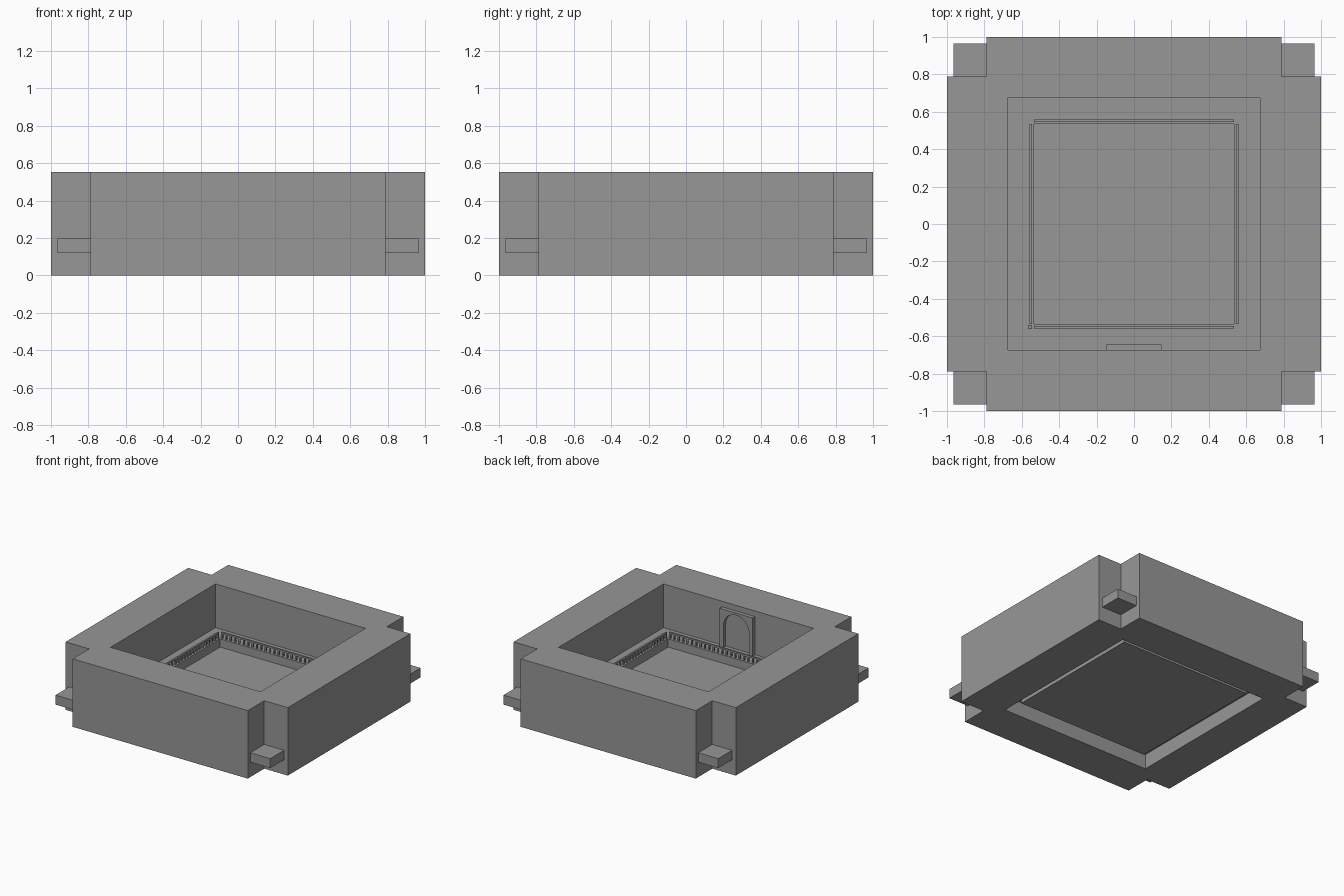
import bpy, bmesh
from math import pi, cos, sin
from mathutils import Matrix, Vector

if "Cube" in bpy.data.objects:
    bpy.data.objects.remove(bpy.data.objects["Cube"], do_unlink=True)

stone = bpy.data.materials.new("stone_grey")
GREY = (0.31, 0.31, 0.31, 1)
stone.diffuse_color = GREY
stone.use_nodes = True
stone.node_tree.nodes["Principled BSDF"].inputs["Base Color"].default_value = GREY


def finish(name, bm):
    bmesh.ops.recalc_face_normals(bm, faces=bm.faces[:])
    mesh = bpy.data.meshes.new(name)
    bm.to_mesh(mesh)
    bm.free()
    mesh.materials.append(stone)
    obj = bpy.data.objects.new(name, mesh)
    bpy.context.collection.objects.link(obj)
    return obj


def extrude_all(bm, offset):
    result = bmesh.ops.extrude_face_region(bm, geom=bm.faces[:], use_keep_orig=True)
    verts = [g for g in result["geom"] if isinstance(g, bmesh.types.BMVert)]
    bmesh.ops.translate(bm, verts=verts, vec=offset)


def ring(name, side, z0, z1):
    """Rotate one mitred side around the centre four times and extrude it."""
    bm = bmesh.new()
    for k in range(4):
        turn = Matrix.Rotation(k * pi / 2, 3, "Z")
        bm.faces.new([bm.verts.new(turn @ Vector((x, y, z0))) for x, y in side])
    bmesh.ops.remove_doubles(bm, verts=bm.verts[:], dist=0.001)
    extrude_all(bm, (0, 0, z1 - z0))
    return finish(name, bm)


def add_box(bm, lo, hi, turn=Matrix.Identity(4)):
    lo, hi = Vector(lo), Vector(hi)
    size = Matrix.Diagonal((hi - lo).to_4d())
    size[3][3] = 1
    bmesh.ops.create_cube(bm, size=1, matrix=turn @ Matrix.Translation((lo + hi) / 2) @ size)


# Thick outer walls with notched corners
OUT, NOTCH, IN = 1.0, 0.788, 0.675
ring("outer_walls", [(-NOTCH, -OUT), (NOTCH, -OUT), (NOTCH, -NOTCH),
                     (IN, -IN), (-IN, -IN), (-NOTCH, -NOTCH)], 0, 0.553)

# Floor walkway, showing as ledges in the corner notches
EDGE, PIT = 0.966, 0.535
FLOOR, UNDER = 0.197, 0.12
ring("floor_walkway", [(-EDGE, -EDGE), (EDGE, -EDGE), (PIT, -PIT), (-PIT, -PIT)], UNDER, FLOOR)

# Sunken courtyard tray below the walkway
bm = bmesh.new()
add_box(bm, (-0.59, -0.59, 0.05), (0.59, 0.59, 0.13))
finish("sunken_floor", bm)

# Balustrade on each side of the sunken floor
RAIL, HALF, COUNT = 0.552, 0.535, 28
for k, side_name in enumerate(("front", "left", "back", "right")):
    turn = Matrix.Rotation(k * pi / 2, 4, "Z")
    bm = bmesh.new()
    add_box(bm, (-HALF, -RAIL - 0.007, 0.235), (HALF, -RAIL + 0.007, 0.248), turn)
    for i in range(COUNT):
        x = -HALF + 0.006 + (2 * HALF - 0.012) * i / (COUNT - 1)
        add_box(bm, (x - 0.006, -RAIL - 0.006, FLOOR), (x + 0.006, -RAIL + 0.006, 0.235), turn)
    finish(side_name + "_balustrade", bm)

# Single corner post
bm = bmesh.new()
add_box(bm, (-0.567, -0.562, FLOOR), (-0.545, -0.54, 0.25))
finish("corner_post", bm)

# Arched door surround on the inside of the front wall
R, SPRING, TOP, W = 0.115, 0.375, 0.507, 0.148
arch = [(R * cos(pi * i / 16), SPRING + R * sin(pi * i / 16)) for i in range(17)]
outline = [(-W, FLOOR), (-W, TOP), (W, TOP), (W, FLOOR), (R, FLOOR)] + arch + [(-R, FLOOR)]
bm = bmesh.new()
bm.faces.new([bm.verts.new((x, -IN, z)) for x, z in outline])
extrude_all(bm, (0, 0.03, 0))
finish("door_surround", bm)
